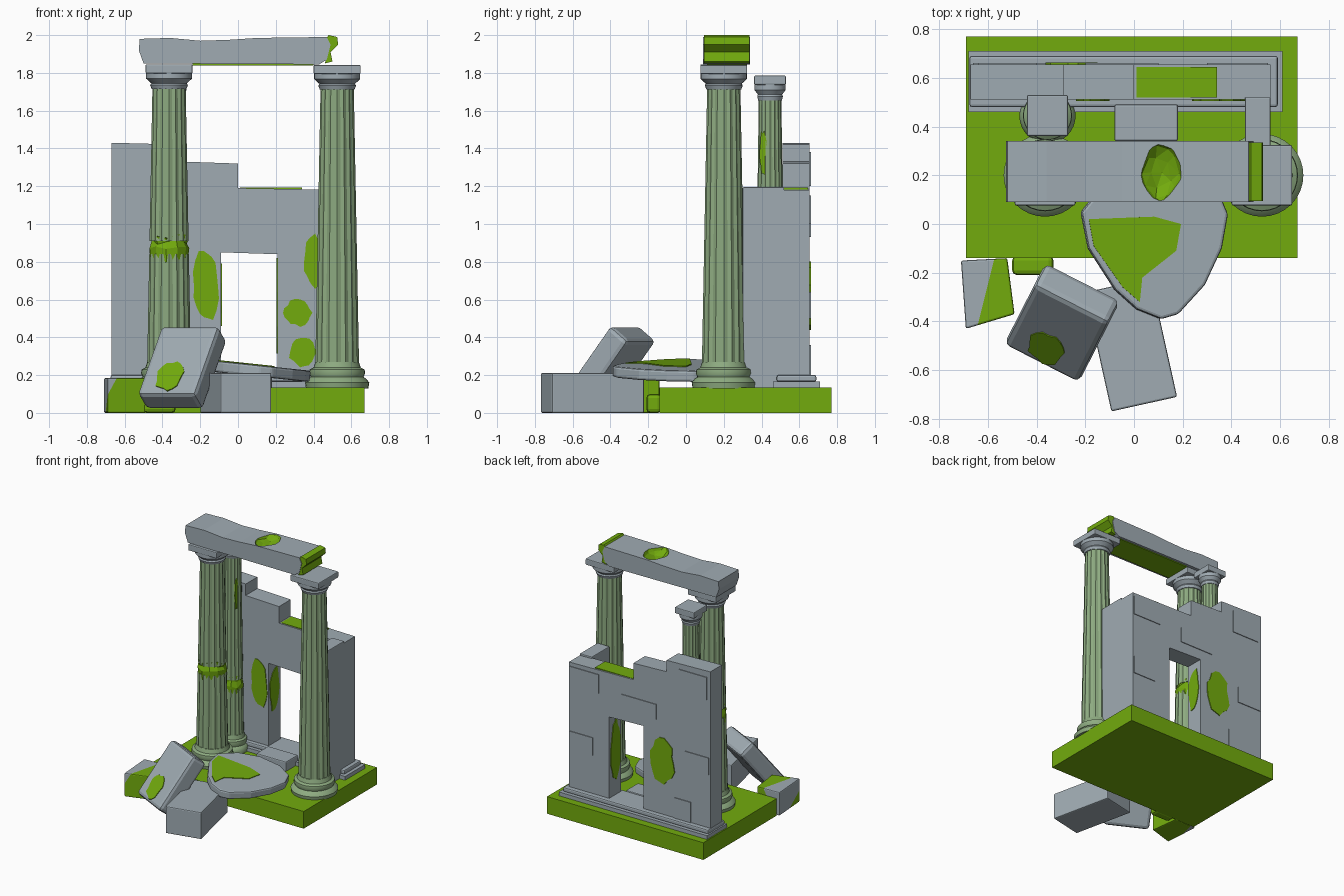
import bpy, bmesh, math, random
from mathutils import Matrix, Vector

random.seed(4)
if "Cube" in bpy.data.objects:
    bpy.data.objects.remove(bpy.data.objects["Cube"])


def material(name, rgb):
    m = bpy.data.materials.new(name)
    m.use_nodes = True
    m.diffuse_color = (*rgb, 1)
    m.node_tree.nodes["Principled BSDF"].inputs["Base Color"].default_value = (*rgb, 1)
    return m


stone = material("grey stone", (0.35, 0.41, 0.45))
moss = material("moss green", (0.17, 0.41, 0.004))
pale = material("pale green stone", (0.27, 0.41, 0.22))


def finish(name, bm, mats, matrix=None, bevel=0):
    bmesh.ops.recalc_face_normals(bm, faces=bm.faces)
    mesh = bpy.data.meshes.new(name)
    bm.to_mesh(mesh)
    bm.free()
    for m in mats:
        mesh.materials.append(m)
    ob = bpy.data.objects.new(name, mesh)
    bpy.context.collection.objects.link(ob)
    if matrix:
        ob.matrix_world = matrix
    if bevel:
        mod = ob.modifiers.new("worn edges", "BEVEL")
        mod.width, mod.segments = bevel, 2
    return ob


def prism_mesh(points, axis, a, b):
    """Outline in the plane across the axis, pulled from a to b."""
    place = {"x": lambda u, v, w: (w, u, v), "y": lambda u, v, w: (u, w, v),
             "z": lambda u, v, w: (u, v, w)}[axis]
    bm = bmesh.new()
    rings = [[bm.verts.new(place(u, v, w)) for u, v in points] for w in (a, b)]
    bm.faces.new(rings[0])
    bm.faces.new(rings[1])
    for i in range(len(points)):
        j = (i + 1) % len(points)
        bm.faces.new((rings[0][i], rings[0][j], rings[1][j], rings[1][i]))
    return bm


def prism(name, points, axis, a, b, mat, matrix=None, bevel=0):
    return finish(name, prism_mesh(points, axis, a, b), [mat], matrix, bevel)


def box(name, x, y, z, mat, matrix=None, bevel=0):
    pts = [(x[0], y[0]), (x[1], y[0]), (x[1], y[1]), (x[0], y[1])]
    return prism(name, pts, "z", z[0], z[1], mat, matrix, bevel)


def patch(name, u, v, axis, at, out, matrix=None):
    """Thin irregular moss plate filling the range u by v."""
    pts = []
    for i in range(18):
        t = math.tau * i / 18
        r = random.uniform(0.85, 1.1)
        pts.append(((u[0] + u[1]) / 2 + (u[1] - u[0]) / 2 * r * math.cos(t),
                    (v[0] + v[1]) / 2 + (v[1] - v[0]) / 2 * r * math.sin(t)))
    return prism(name, pts, axis, at - 0.003 * out, at + 0.005 * out, moss, matrix)


def lathe(name, rings, x, y, mat, sides=32, groove=1.0, jag=0.0):
    """Stack of (height, radius) rings; groove pulls in every second point."""
    bm = bmesh.new()
    loops = []
    for z, r in rings:
        loop = []
        for i in range(sides):
            t = math.tau * i / sides
            k = r * (groove if i % 2 else 1)
            dz = random.uniform(-jag, jag)
            loop.append(bm.verts.new((x + k * math.cos(t), y + k * math.sin(t), z + dz)))
        loops.append(loop)
    for lo, hi in zip(loops, loops[1:]):
        for i in range(sides):
            j = (i + 1) % sides
            bm.faces.new((lo[i], lo[j], hi[j], hi[i]))
    bm.faces.new(loops[0])
    bm.faces.new(loops[-1])
    return finish(name, bm, [mat])


def smooth(ob):
    bpy.ops.object.select_all(action="DESELECT")
    ob.select_set(True)
    bpy.context.view_layer.objects.active = ob
    bpy.ops.object.shade_smooth_by_angle(angle=math.radians(35))


def column(name, x, y, s, top, breaks=None):
    """s scales the thickness; breaks is the height of a mossy fracture."""
    smooth(lathe(name + "_base", [(0.13, 0.165 * s), (0.16, 0.17 * s), (0.18, 0.155 * s),
                                  (0.19, 0.14 * s), (0.21, 0.148 * s), (0.23, 0.145 * s),
                                  (0.24, 0.125 * s), (0.27, 0.115 * s)], x, y, pale))
    neck = top - 0.12
    radius = lambda z: s * (0.116 - 0.028 * (z - 0.25) / (neck - 0.25))
    spans = [(0.25, neck)]
    if breaks:
        spans = [(0.25, breaks - 0.04), (breaks + 0.03, neck)]
        lathe(name + "_fracture", [(breaks - 0.07, radius(breaks) * 0.97),
                                   (breaks - 0.02, radius(breaks) * 1.03),
                                   (breaks + 0.02, radius(breaks) * 0.9),
                                   (breaks + 0.05, radius(breaks) * 0.97)],
              x, y, moss, sides=11, jag=0.02)
    for i, (a, b) in enumerate(spans):
        lathe(f"{name}_shaft_{i}", [(a, radius(a)), (b, radius(b))], x, y, pale, groove=0.93)
    smooth(lathe(name + "_capital", [(neck - 0.01, 0.092 * s), (neck + 0.01, 0.1 * s),
                                     (neck + 0.02, 0.094 * s), (neck + 0.045, 0.122 * s),
                                     (neck + 0.075, 0.122 * s), (top - 0.04, 0.105 * s)],
                 x, y, stone))
    w = 0.124 * s
    box(name + "_abacus", (x - w, x + w), (y - w, y + w), (top - 0.048, top), stone, bevel=0.006)


# Ground slab
box("ground_slab", (-0.69, 0.67), (-0.14, 0.77), (0, 0.135), moss)
box("mossy_rubble", (-0.5, -0.33), (-0.21, -0.13), (0, 0.1), moss, bevel=0.02)

# Wall with doorway, stepped ruined top and side return
box("wall_plinth", (-0.68, 0.61), (0.46, 0.71), (0.13, 0.165), stone)
box("wall_plinth_upper", (-0.675, 0.59), (0.48, 0.69), (0.165, 0.2), stone, bevel=0.01)
prism("back_wall", [(-0.67, 0.19), (-0.09, 0.19), (-0.09, 0.85), (0.21, 0.84), (0.21, 0.19),
                    (0.56, 0.19), (0.56, 1.18), (0, 1.19), (0, 1.32), (-0.29, 1.33),
                    (-0.29, 1.42), (-0.67, 1.43)], "y", 0.51, 0.655, stone)
box("side_wall", (0.455, 0.56), (0.3, 0.52), (0.13, 1.195), stone, bevel=0.005)
box("door_step", (-0.08, 0.18), (0.34, 0.49), (0.13, 0.21), stone, bevel=0.008)
for i, (x0, x1, z0, z1) in enumerate([(0.3, 0.55, 1.0, 1.15), (-0.2, 0.1, 0.93, 1.05),
                                      (-0.66, -0.45, 0.62, 0.75), (-0.64, -0.4, 1.2, 1.38),
                                      (-0.5, -0.36, 0.2, 0.36), (0.35, 0.55, 0.5, 0.64)]):
    box(f"raised_stone_{i}", (x0, x1), (0.64, 0.661), (z0, z1), stone)
for x0, x1, z0, z1 in [(-0.24, -0.1, 0.48, 0.87), (0.24, 0.39, 0.46, 0.6),
                       (0.27, 0.41, 0.24, 0.4), (0.35, 0.45, 0.66, 0.95)]:
    patch("wall_moss_front", (x0, x1), (z0, z1), "y", 0.51, -1)
patch("wall_moss_back", (-0.36, -0.14), (0.45, 0.79), "y", 0.657, 1)
patch("jamb_moss_right", (0.52, 0.64), (0.45, 0.8), "x", -0.09, 1)
patch("jamb_moss_left", (0.52, 0.64), (0.3, 0.8), "x", 0.21, -1)
box("wall_top_moss", (0.01, 0.34), (0.52, 0.645), (1.18, 1.192), moss)

# Columns
column("left_column", -0.365, 0.2, 1.0, 1.845, 0.88)
column("right_column", 0.525, 0.2, 1.0, 1.842)
column("small_column", -0.355, 0.445, 0.68, 1.785, 0.67)
patch("small_column_moss", (0.39, 0.43), (1.25, 1.5), "x", -0.302, 1)

# Lintel with broken mossy end and a dent in the top
lintel = prism("lintel", [(-0.5, 1.85), (0.43, 1.845), (0.47, 1.87), (0.49, 1.95), (0.47, 1.99),
                          (0.1, 1.985), (-0.05, 1.975), (-0.2, 1.97), (-0.36, 1.985), (-0.52, 1.98),
                          (-0.525, 1.92)], "y", 0.09, 0.34, stone)
bm = bmesh.new()
bmesh.ops.create_icosphere(bm, subdivisions=2, radius=1,
                           matrix=Matrix.Translation((0.11, 0.215, 1.995)) @ Matrix.Diagonal((0.085, 0.12, 0.06, 1)))
for v in bm.verts:
    v.co += Vector([random.uniform(-0.008, 0.008) for _ in range(3)])
cutter = finish("dent_cutter", bm, [moss])
cutter.hide_render = True
cut = lintel.modifiers.new("dent", "BOOLEAN")
cut.operation, cut.solver, cut.object = "DIFFERENCE", "EXACT", cutter
cut.material_mode = "TRANSFER"
bpy.ops.object.select_all(action="DESELECT")
lintel.select_set(True)
bpy.context.view_layer.objects.active = lintel
bpy.ops.object.modifier_apply(modifier="dent")
bpy.data.objects.remove(cutter)
box("lintel_underside_moss", (-0.24, 0.4), (0.11, 0.32), (1.84, 1.85), moss)
prism("lintel_broken_end", [(0.46, 1.85), (0.5, 1.86), (0.49, 1.91), (0.53, 1.95), (0.525, 1.99),
                            (0.48, 2.0), (0.46, 1.97), (0.475, 1.91)], "y", 0.095, 0.335, moss)

# Fallen round slab, leaning down toward the left
lean = Matrix.Translation((0.08, 0, 0.225)) @ Matrix.Rotation(math.radians(6), 4, "Y")
disc = [(-0.3, 0.05), (-0.27, -0.1), (-0.16, -0.27), (-0.07, -0.35), (0.03, -0.39), (0.1, -0.37),
        (0.21, -0.25), (0.28, -0.1), (0.305, 0.04), (0.26, 0.15), (0.13, 0.22), (-0.05, 0.23),
        (-0.2, 0.17)]
prism("fallen_disc", disc, "z", -0.03, 0.03, stone, lean, 0.012)
prism("disc_moss", [(-0.27, 0.02), (-0.25, -0.09), (-0.13, -0.26), (-0.06, -0.32), (-0.05, -0.22),
                    (0.09, -0.11), (0.11, 0.0), (0.0, 0.03)], "z", 0.028, 0.035, moss, lean)

# Fallen blocks
front_spin = Matrix.Translation((-0.012, -0.495, 0)) @ Matrix.Rotation(math.radians(12.5), 4, "Z")
box("front_block", (-0.138, 0.138), (-0.25, 0.25), (0, 0.212), stone, front_spin, 0.008)

tilt = (Matrix.Translation((-0.295, -0.405, 0.24)) @ Matrix.Rotation(math.radians(-27), 4, "Z")
        @ Matrix.Rotation(math.radians(52), 4, "X"))
box("leaning_slab", (-0.172, 0.172), (-0.23, 0.23), (-0.068, 0.068), stone, tilt, 0.025)
patch("leaning_slab_moss", (-0.09, 0.07), (-0.21, -0.02), "z", 0.068, 1, tilt)

bm = prism_mesh([(-0.71, -0.15), (-0.52, -0.14), (-0.49, -0.37), (-0.69, -0.43)], "z", 0, 0.185)
bmesh.ops.bisect_plane(bm, geom=bm.verts[:] + bm.edges[:] + bm.faces[:],
                       plane_co=(-0.61, -0.3, 0.19), plane_no=(1, -0.25, -0.5))
for f in bm.faces:
    c = f.calc_center_median() - Vector((-0.61, -0.3, 0.19))
    f.material_index = int(c.dot(Vector((1, -0.25, -0.5))) > 0)
finish("corner_block", bm, [stone, moss], bevel=0.008)
